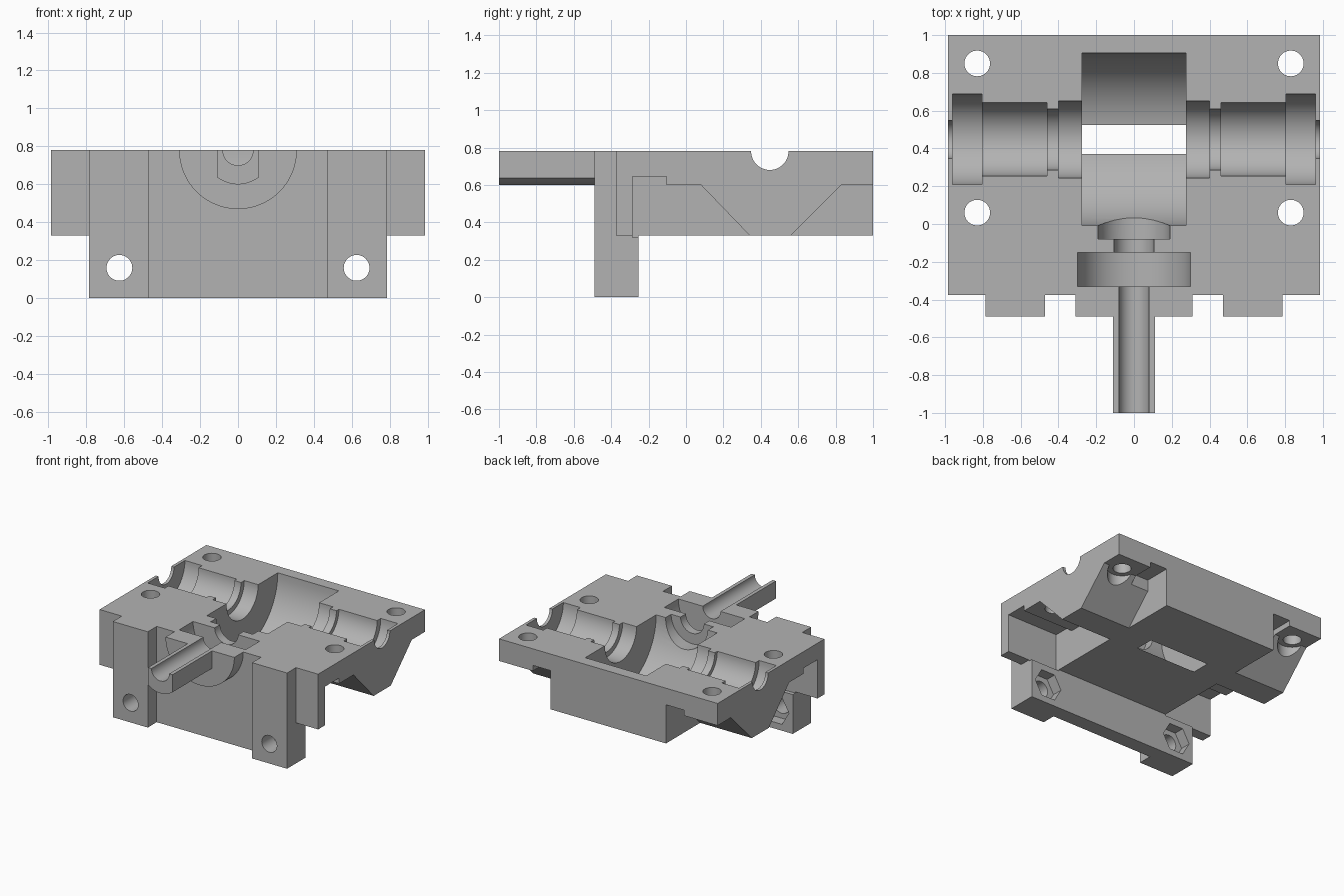
import bpy, bmesh, math
from mathutils import Vector

cube = bpy.data.objects.get("Cube")
if cube:
    bpy.data.objects.remove(cube, do_unlink=True)

TOP, BOTTOM, PLATE = 0.78, 0.33, 0.6
SHAFT_Y = 0.448

grey = bpy.data.materials.new("plain grey")
grey.use_nodes = True
grey.diffuse_color = (0.45, 0.45, 0.45, 1)
grey.node_tree.nodes["Principled BSDF"].inputs["Base Color"].default_value = (0.45, 0.45, 0.45, 1)


def prism(name, outline, axis, start, end):
    """Extrude a 2D outline along x, y or z."""
    place = {"x": lambda a, b, t: (t, a, b),
             "y": lambda a, b, t: (a, t, b),
             "z": lambda a, b, t: (a, b, t)}[axis]
    bm = bmesh.new()
    face = bm.faces.new([bm.verts.new(place(a, b, start)) for a, b in outline])
    extruded = bmesh.ops.extrude_face_region(bm, geom=[face])
    moved = [g for g in extruded["geom"] if isinstance(g, bmesh.types.BMVert)]
    bmesh.ops.translate(bm, verts=moved, vec=Vector(place(0, 0, end - start)))
    bmesh.ops.recalc_face_normals(bm, faces=bm.faces)
    mesh = bpy.data.meshes.new(name)
    bm.to_mesh(mesh)
    bm.free()
    mesh.materials.append(grey)
    obj = bpy.data.objects.new(name, mesh)
    bpy.context.collection.objects.link(obj)
    return obj


def box(name, x0, x1, y0, y1, z0, z1):
    return prism(name, [(x0, y0), (x1, y0), (x1, y1), (x0, y1)], "z", z0, z1)


def arc(u, v, r, first=0, last=360, n=64):
    closed = last - first == 360
    steps = [math.radians(first + (last - first) * i / n) for i in range(n if closed else n + 1)]
    return [(u + r * math.cos(t), v + r * math.sin(t)) for t in steps]


def combine(target, other, operation):
    mod = target.modifiers.new(operation, "BOOLEAN")
    mod.operation, mod.solver, mod.object = operation, "EXACT", other
    bpy.context.view_layer.objects.active = target
    bpy.ops.object.modifier_apply(modifier=mod.name)
    bpy.data.objects.remove(other, do_unlink=True)


# Upper housing: flange, thin plate and sloped bearing supports in one side profile
side = [(-.375, TOP), (-.375, BOTTOM), (-.285, BOTTOM), (-.285, .645), (-.105, .645),
        (-.105, PLATE), (.08, PLATE), (.34, BOTTOM), (.56, BOTTOM), (.83, PLATE),
        (1, PLATE), (1, TOP)]
housing = prism("gearbox_housing", side, "x", -.985, .985)

# Underside notches and screw clearances
for s in (-1, 1):
    xs = sorted((s * .5, s * .68))
    combine(housing, box("notch", *xs, .78, 1.1, .2, .645), "DIFFERENCE")
    for y in (.06, .85):
        combine(housing, prism("clearance", arc(s * .83, y, .11), "z", .2, PLATE), "DIFFERENCE")

# Central block, front mounting plate and its ribs
combine(housing, box("block", -.52, .52, -.375, 1, BOTTOM, TOP), "UNION")
combine(housing, box("front_plate", -.785, .785, -.375, -.285, 0, TOP), "UNION")
combine(housing, box("plate_foot", -.785, .785, -.3, -.253, 0, .32), "UNION")
combine(housing, box("plate_web", -.52, .52, -.3, -.253, .2, .5), "UNION")
for s in (-1, 1):
    xs = sorted((s * .47, s * .785))
    combine(housing, box("rib", *xs, -.49, -.36, 0, TOP), "UNION")

# Half-round boss and the input tube in front of it
combine(housing, prism("boss", arc(0, TOP, .31, 180, 360), "y", -.49, -.36), "UNION")
half = math.degrees(math.acos(.11 / .18))
tube = [(-.11, TOP)] + arc(0, TOP, .18, 180 + half, 360 - half, 20) + [(.11, TOP)]
combine(housing, prism("input_tube", tube, "y", -1, -.4), "UNION")

# Wheel chamber and stepped output bearing seats
cuts = [(-.275, .275, .457), (-1.1, 1.1, .1)]
for inner, outer, r in [(.26, .40, .204), (.38, .48, .162), (.46, .82, .194), (.805, .96, .24)]:
    cuts += [(inner, outer, r), (-outer, -inner, r)]
for x0, x1, r in cuts:
    combine(housing, prism("bore", arc(SHAFT_Y, TOP, r), "x", x0, x1), "DIFFERENCE")

# Stepped input bearing seat
for y0, y1, r in [(-1.1, -.3, .08), (-.33, -.15, .3), (-.17, -.07, .105), (-.08, .2, .19)]:
    combine(housing, prism("bore", arc(0, TOP, r), "y", y0, y1), "DIFFERENCE")

# Screw holes, with hexagonal nut pockets behind the front plate
for s in (-1, 1):
    for y in (.06, .85):
        combine(housing, prism("hole", arc(s * .83, y, .068, n=40), "z", .2, 1), "DIFFERENCE")
    combine(housing, prism("hole", arc(s * .625, .16, .068, n=40), "y", -.6, -.1), "DIFFERENCE")
    combine(housing, prism("nut_pocket", arc(s * .625, .16, .125, n=6), "y", -.34, -.1), "DIFFERENCE")

bpy.ops.object.select_all(action="DESELECT")
housing.select_set(True)
bpy.context.view_layer.objects.active = housing
bpy.ops.object.shade_smooth_by_angle(angle=math.radians(25))
